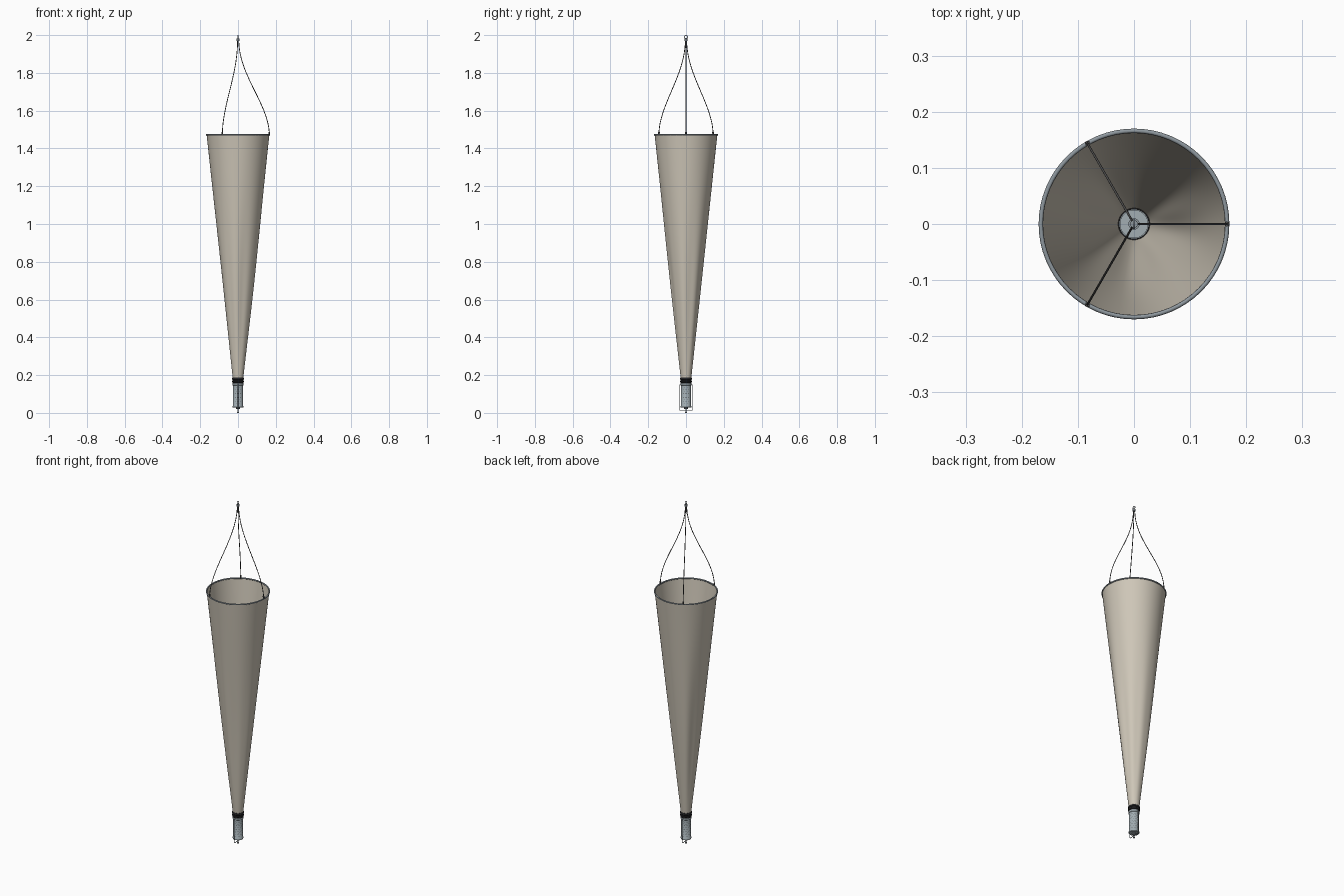
import bpy, bmesh, math
from mathutils import Vector

if "Cube" in bpy.data.objects:
    bpy.data.objects.remove(bpy.data.objects["Cube"])


def material(name, colour):
    m = bpy.data.materials.new(name)
    m.use_nodes = True
    m.diffuse_color = (*colour, 1)
    m.node_tree.nodes["Principled BSDF"].inputs["Base Color"].default_value = (*colour, 1)
    return m


CLOTH = material("cream mesh cloth", (0.62, 0.57, 0.48))
STEEL = material("blue grey steel", (0.27, 0.31, 0.34))
BUCKET = material("pale grey bucket", (0.36, 0.42, 0.45))
BLACK = material("black rubber", (0.015, 0.015, 0.017))
ROPE = material("dark rope", (0.08, 0.08, 0.08))
TAU = math.tau


def finish(name, bm, mat, angle=40):
    me = bpy.data.meshes.new(name)
    bm.to_mesh(me)
    bm.free()
    ob = bpy.data.objects.new(name, me)
    bpy.context.collection.objects.link(ob)
    me.materials.append(mat)
    bpy.ops.object.select_all(action="DESELECT")
    ob.select_set(True)
    bpy.context.view_layer.objects.active = ob
    bpy.ops.object.shade_smooth_by_angle(angle=math.radians(angle))
    return ob


def lathe(name, profile, mat, sides=48, fold=None):
    """Spin (radius, height) pairs round z; fold scales the radius."""
    bm = bmesh.new()
    rings = []
    for r, z in profile:
        ring = []
        for i in range(sides):
            a = TAU * i / sides
            k = r * (fold(a, z) if fold else 1)
            ring.append(bm.verts.new((k * math.cos(a), k * math.sin(a), z)))
        rings.append(ring)
    for low, high in zip(rings, rings[1:]):
        for i in range(sides):
            j = (i + 1) % sides
            bm.faces.new((low[i], low[j], high[j], high[i]))
    bmesh.ops.remove_doubles(bm, verts=bm.verts, dist=1e-6)
    return finish(name, bm, mat)


def tube(name, points, radius, mat, closed=False, sides=8):
    """Sweep a round section along a path."""
    bm = bmesh.new()
    pts = [Vector(p) for p in points]
    n = len(pts)
    rings = []
    side = None
    for i, p in enumerate(pts):
        ahead = pts[(i + 1) % n] if closed else pts[min(i + 1, n - 1)]
        behind = pts[i - 1] if closed else pts[max(i - 1, 0)]
        t = (ahead - behind).normalized()
        if side is None:
            side = t.orthogonal()
        side = (side - t * side.dot(t)).normalized()
        up = t.cross(side)
        rings.append([bm.verts.new(p + radius * (side * math.cos(TAU * k / sides)
                                                 + up * math.sin(TAU * k / sides)))
                      for k in range(sides)])
    for i in range(n if closed else n - 1):
        a, b = rings[i], rings[(i + 1) % n]
        for k in range(sides):
            m = (k + 1) % sides
            bm.faces.new((a[k], a[m], b[m], b[k]))
    if not closed:
        bm.faces.new(rings[0][::-1])
        bm.faces.new(rings[-1])
    return finish(name, bm, mat, 60)


def circle(radius, z, n=64):
    return [(radius * math.cos(TAU * i / n), radius * math.sin(TAU * i / n), z)
            for i in range(n)]


# Tapered net with soft folds that fade out at the hoop and the clamp
BOTTOM, TOP = 0.175, 1.472


def folds(a, z):
    t = (z - BOTTOM) / (TOP - BOTTOM)
    swell = math.sin(math.pi * t ** 0.6) ** 2
    wave = 0.5 * math.cos(3 * a + 0.4) + 0.3 * math.cos(5 * a + 2) + 0.25 * math.cos(8 * a + 1)
    return 1 + 0.07 * swell * wave


steps = 40
lathe("net", [(0.027 + 0.139 * i / steps, BOTTOM + (TOP - BOTTOM) * i / steps)
              for i in range(steps + 1)], CLOTH, 96, folds)

# Mouth hoop and bound hem
tube("mouth_hoop", circle(0.166, TOP), 0.004, STEEL, closed=True)

# Three bridle ropes that sweep up to the towing point
for k in range(3):
    a = TAU * k / 3
    path = []
    for i in range(33):
        t = i / 32
        r = 0.004 + 0.162 * (0.5 + 0.5 * math.cos(math.pi * t ** 0.93))
        path.append((r * math.cos(a), r * math.sin(a), TOP + 0.505 * t))
    tube("bridle_%d" % (k + 1), path, 0.002, ROPE)
    tube("bridle_knot_%d" % (k + 1), path[:2], 0.0045, ROPE)

# Towing eye
tube("towing_eye", [(0, 0.008 * math.cos(TAU * i / 24), 1.99 + 0.008 * math.sin(TAU * i / 24))
                    for i in range(24)], 0.002, STEEL, closed=True)
lathe("towing_collar", [(0, 1.968), (0.007, 1.968), (0.007, 1.982), (0, 1.982)], STEEL, 16)

# Rubber clamp with two raised bands
lathe("clamp", [(0.026, 0.156), (0.029, 0.156), (0.029, 0.161), (0.031, 0.163), (0.031, 0.169),
                (0.029, 0.171), (0.029, 0.175), (0.031, 0.177), (0.031, 0.184), (0.029, 0.187),
                (0.026, 0.187), (0.026, 0.156)], BLACK)

# Open collecting bucket with floor and rims
lathe("bucket", [(0, 0.028), (0.026, 0.028), (0.028, 0.03), (0.028, 0.036), (0.0265, 0.038),
                 (0.0265, 0.145), (0.029, 0.147), (0.029, 0.157), (0.0245, 0.157),
                 (0.0245, 0.034), (0, 0.034)], BUCKET)

# Drain holes in the bucket wall
bm = bmesh.new()
for row in range(9):
    for col in range(20):
        a = TAU * (col + 0.5 * (row % 2)) / 20
        out = Vector((math.cos(a), math.sin(a), 0))
        across = Vector((-out.y, out.x, 0))
        c = out * 0.0269 + Vector((0, 0, 0.05 + 0.0105 * row))
        bm.faces.new([bm.verts.new(c + 0.0017 * (across * math.cos(TAU * k / 6)
                                                 + Vector((0, 0, math.sin(TAU * k / 6)))))
                      for k in range(6)])
finish("drain_holes", bm, ROPE)

# Drain valve under the bucket
lathe("drain_valve", [(0, 0), (0.005, 0), (0.005, 0.004), (0.003, 0.006), (0.003, 0.02),
                      (0.01, 0.022), (0.01, 0.037), (0, 0.037)], STEEL, 24)

# Wire bail passing under the bucket
tube("bail", [(0, -0.029, 0.152), (0, -0.034, 0.15), (0, -0.034, 0.016), (0, -0.031, 0.013),
              (0, 0.031, 0.013), (0, 0.034, 0.016), (0, 0.034, 0.15), (0, 0.029, 0.152)],
     0.0016, STEEL)
